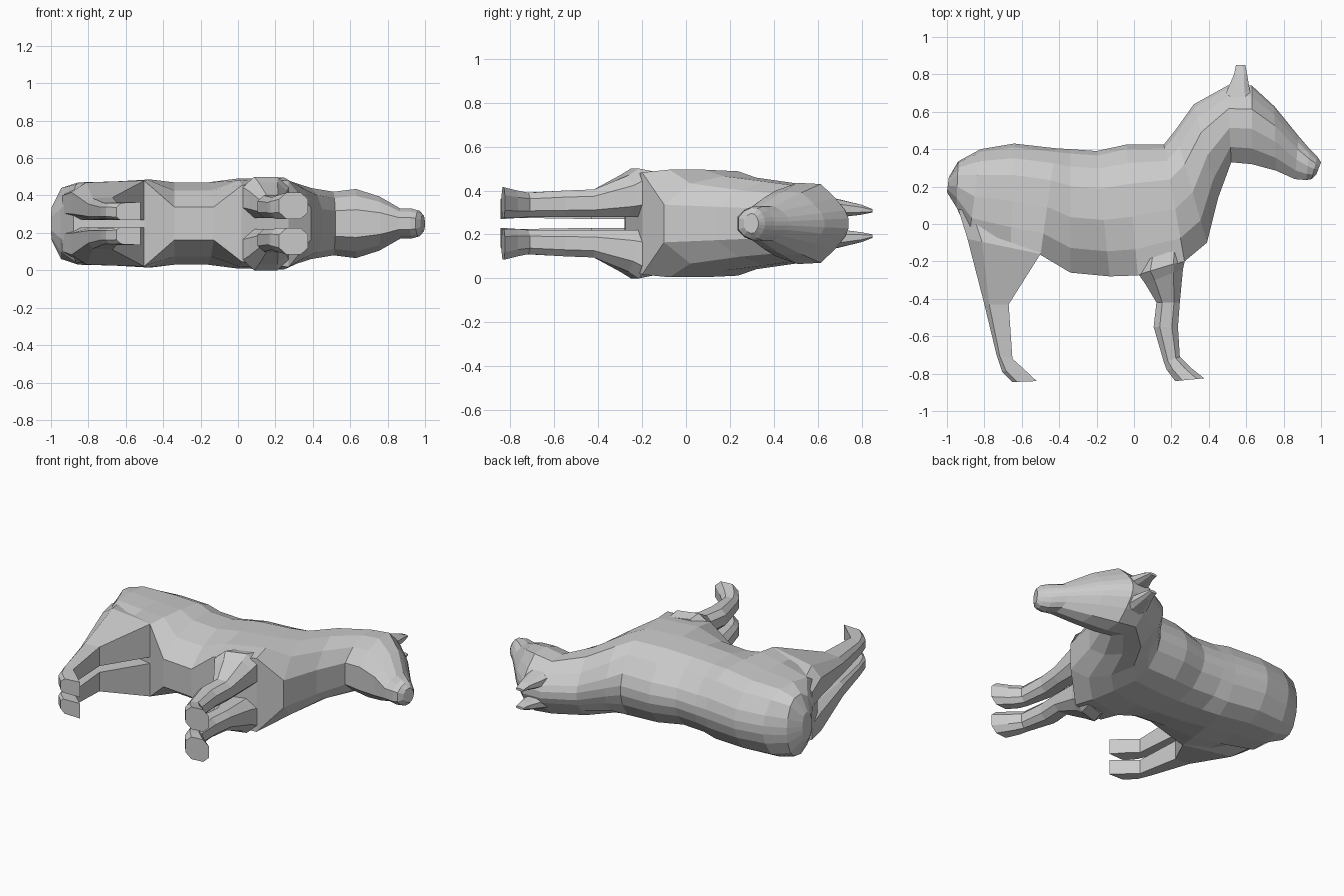
import bpy, bmesh

MID = 0.25  # the horse lies on its side: x = length, y = height, z = width


def loft(name, rings):
    """Skin a list of equally long point rings and cap both ends."""
    bm = bmesh.new()
    loops = [[bm.verts.new(p) for p in ring] for ring in rings]
    n = len(loops[0])
    for a, b in zip(loops, loops[1:]):
        for i in range(n):
            j = (i + 1) % n
            bm.faces.new((a[i], a[j], b[j], b[i]))
    bm.faces.new(loops[0])
    bm.faces.new(loops[-1])
    bmesh.ops.recalc_face_normals(bm, faces=bm.faces)
    mesh = bpy.data.meshes.new(name)
    bm.to_mesh(mesh)
    bm.free()
    ob = bpy.data.objects.new(name, mesh)
    bpy.context.collection.objects.link(ob)
    return ob


def body_ring(tx, ty, bx, by, half, crest=1, low=.8, base=.4):
    """Cross-section from a top to a bottom point; crest, low and base set its fullness."""
    side = [(0, .12), (.035, .4 * crest), (.14, .78 * crest), (.3, .97), (.55, 1), (.8, low), (1, base)]
    pts = [(t, w) for t, w in side] + [(t, -w) for t, w in reversed(side)]
    return [(tx + (bx - tx) * t, ty + (by - ty) * t, MID + half * w) for t, w in pts]


def limb_ring(x0, y0, x1, y1, inner, outer, s, shape):
    """Cross-section between a rear and a front point, on side s."""
    return [(x0 + (x1 - x0) * t, y0 + (y1 - y0) * t,
             MID + s * (inner + (outer - inner) * w)) for t, w in shape]


# Torso, neck and head in one skin: top x, y, bottom x, y, half width, fullness
body = [
    (-.99, .25, -1.0, .17, .09),
    (-.94, .335, -.95, .09, .19),
    (-.82, .40, -.88, -.06, .22, 1, .95, .7),
    (-.64, .43, -.66, -.13, .225, 1, 1, .95),
    (-.42, .405, -.50, -.165, .235, 1, 1, .97),
    (-.34, .40, -.34, -.26, .22),
    (-.20, .39, -.13, -.28, .22),
    (-.04, .425, .02, -.275, .24, 1, .96, .85),
    (.16, .425, .27, -.20, .245, 1, 1, .95),
    (.22, .50, .39, -.10, .215, .9, .85, .4),
    (.32, .64, .45, .14, .19, .8),
    (.50, .74, .52, .33, .17, .8),
    (.63, .74, .63, .32, .185, .8),
    (.75, .63, .76, .285, .145, .8),
    (.88, .47, .86, .24, .08, .9),
    (.94, .40, .92, .235, .08, .9),
    (.98, .36, .95, .24, .07, .9),
    (1.0, .33, .975, .265, .045, .9),
]
loft("body", [body_ring(*r) for r in body])

octagon = [(0, .25), (.25, 0), (.75, 0), (1, .25), (1, .75), (.75, 1), (.25, 1), (0, .75)]
flat_side = [(0, .15), (.15, 0), (1, 0), (1, 1), (.2, .95), (0, .7)]

# Limbs: rear x, y, front x, y, inner and outer distance from the middle
front_leg = [
    (.04, -.20, .275, -.12, .05, .235),
    (.025, -.27, .272, -.195, .03, .25),
    (.06, -.32, .262, -.24, .03, .22),
    (.12, -.42, .245, -.42, .03, .155),
    (.105, -.55, .235, -.55, .03, .15),
    (.16, -.74, .245, -.71, .03, .14),
    (.175, -.78, .30, -.765, .025, .15),
    (.22, -.84, .375, -.825, .025, .165),
]
hind_leg = [
    (-.94, .08, -.56, -.04, .03, .20),
    (-.89, -.08, -.50, -.16, .02, .23),
    (-.80, -.43, -.67, -.43, .02, .14),
    (-.735, -.70, -.65, -.72, .025, .115),
    (-.705, -.79, -.60, -.765, .025, .115),
    (-.65, -.845, -.52, -.84, .02, .115),
]
ear = [
    (.48, .66, .64, .64, .03, .12),
    (.50, .72, .62, .71, .03, .105),
    (.535, .80, .605, .80, .04, .085),
    (.545, .85, .595, .85, .05, .065),
]
limbs = (("front_leg", front_leg, octagon), ("hind_leg", hind_leg, flat_side), ("ear", ear, octagon))
for part, rings, shape in limbs:
    for side, s in (("left", 1), ("right", -1)):
        loft(f"{part}_{side}", [limb_ring(*r, s, shape) for r in rings])
